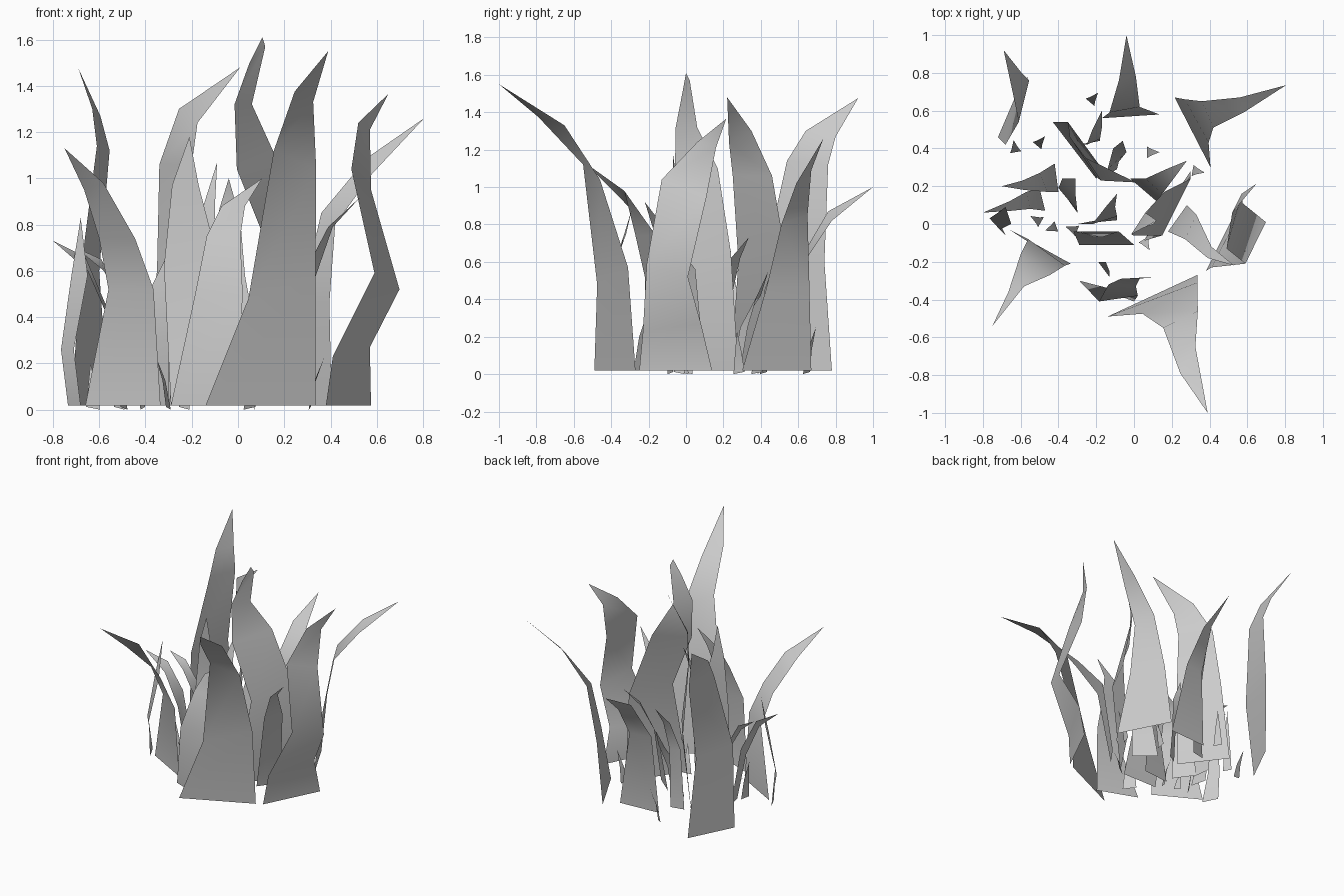
import bpy, math


def blade(name, tip, *rows):
    """Strip of quads ending in a point; row = left x, y, right x, y, z (, tilt of right side)."""
    verts, faces = [], []
    for xl, yl, xr, yr, z, *dz in rows:
        verts += [(xl, yl, z), (xr, yr, z + (dz[0] if dz else 0))]
    verts.append(tip)
    n = len(rows)
    for i in range(n - 1):
        a = 2 * i
        faces.append((a, a + 1, a + 3, a + 2))
    faces.append((2 * n - 2, 2 * n - 1, 2 * n))
    me = bpy.data.meshes.new(name)
    me.from_pydata(verts, [], faces)
    for p in me.polygons:
        p.use_smooth = True
    ob = bpy.data.objects.new(name, me)
    bpy.context.collection.objects.link(ob)
    return ob


G = 0.018  # base height of the blades

# Large outer blades
blade("front_blade", (.39, -1.0, 1.55),
      (-.14, -.49, .335, -.27, G), (.045, -.475, .335, -.31, .48, .09),
      (.155, -.55, .338, -.46, 1.12, -.08), (.245, -.79, .325, -.65, 1.375, -.045))
blade("back_right_blade", (.805, .735, 1.26),
      (.215, .67, .405, .30, G), (.27, .66, .395, .43, .46),
      (.36, .65, .42, .51, .85, -.05), (.56, .67, .58, .59, 1.09, -.07))
blade("right_blade", (.65, .215, 1.365),
      (.38, -.25, .575, .14, G), (.41, -.23, .57, .08, .23, .04),
      (.59, -.21, .698, .01, .59, -.07), (.49, -.13, .575, .11, 1.04, -.09),
      (.52, .06, .57, .16, 1.24, -.03))
blade("left_front_blade", (-.75, -.54, 1.13),
      (-.66, -.03, -.335, -.21, G), (-.56, -.08, -.365, -.22, .52),
      (-.60, -.16, -.445, -.27, .74), (-.665, -.36, -.582, -.33, .95, .03))
blade("back_left_blade", (-.69, .92, 1.475),
      (-.72, .46, -.56, .78, G), (-.68, .42, -.60, .74, .6),
      (-.61, .54, -.555, .76, 1.14, -.02), (-.63, .64, -.595, .80, 1.3, -.03))
blade("back_blade", (-.04, 1.0, 1.0),
      (-.17, .56, .135, .58, G), (-.13, .59, .03, .62, .58),
      (-.08, .76, .01, .78, .87, -.05))

# Tall inner blades
blade("center_tall_blade", (.105, 0, 1.61),
      (.05, -.09, .30, .28, G), (.15, -.06, .30, .24, .65),
      (-.005, -.06, .16, .17, 1.04, .06), (-.015, -.055, .06, .06, 1.32),
      (.05, -.02, .118, .02, 1.5, .07))
blade("inner_back_blade", (.01, .22, 1.48),
      (-.43, .54, -.20, .24, G), (-.35, .54, -.16, .28, .6),
      (-.34, .46, -.20, .25, 1.06), (-.255, .35, -.175, .23, 1.3, -.06))
blade("inner_mid_blade", (-.21, -.07, 1.18),
      (-.29, -.11, 0, -.11, G), (-.32, -.04, -.08, -.04, .62),
      (-.285, -.04, -.17, -.07, .97))
blade("inner_front_blade", (.105, -.28, 1.0),
      (-.29, -.30, 0, -.41, G), (-.185, -.41, .02, -.38, .5),
      (-.135, -.32, .01, -.33, .75), (-.07, -.29, .03, -.29, .88))

# Medium blades
blade("right_inner_blade", (.53, -.22, .92),
      (.18, -.04, .28, .10, G), (.27, -.08, .33, .05, .56),
      (.39, -.18, .41, -.12, .79))
blade("right_back_inner_blade", (.28, .335, .73),
      (-.02, .24, .12, .12, G), (.06, .24, .15, .16, .4),
      (.17, .29, .21, .24, .62))
blade("left_blade", (-.80, .06, .73),
      (-.50, .19, -.47, .07, G), (-.57, .17, -.55, .08, .45, -.08),
      (-.66, .12, -.65, .07, .66, -.06))
blade("left_low_blade", (-.68, .09, .83),
      (-.735, .05, -.68, -.06, G), (-.765, .03, -.71, -.03, .26),
      (-.72, .06, -.65, .0, .58))
blade("left_bent_blade", (-.70, .20, .70),
      (-.42, .32, -.40, .17, G), (-.50, .27, -.46, .17, .46, -.06),
      (-.59, .23, -.58, .18, .65, -.05))
blade("inner_left_blade", (-.31, .24, .66),
      (-.40, .20, -.30, .06, G), (-.40, .19, -.30, .07, .3),
      (-.38, .24, -.31, .16, .52))
blade("inner_thin_blade", (-.09, .16, 1.07),
      (-.30, .0, -.09, .02, G), (-.22, .0, -.09, .04, .5),
      (-.15, .09, -.10, .09, .88))
blade("inner_small_blade", (-.06, .44, .55),
      (-.16, .25, -.09, .29, G), (-.14, .29, -.08, .33, .25),
      (-.11, .40, -.04, .38, .42))
blade("inner_rear_blade", (-.17, .60, .80),
      (-.28, .42, -.18, .44, G), (-.25, .42, -.18, .45, .45),
      (-.22, .5, -.17, .51, .67))
blade("front_thin_blade", (-.15, -.20, .35),
      (-.19, -.20, -.13, -.28, G), (-.17, -.20, -.13, -.25, .2))

# Short sprouts: x, y, height, direction of lean
for x, y, h, a in [(-.22, .66, .25, 50), (.09, .38, .22, 0), (.33, .28, .23, -10),
                   (.06, -.10, .20, -60), (-.50, .43, .45, 50), (-.51, .02, .30, 150),
                   (-.43, -.02, .18, 200), (-.32, -.03, .25, 160), (-.63, .40, .2, 100)]:
    c, s = math.cos(math.radians(a)), math.sin(math.radians(a))
    w, b = .03, .012
    blade("sprout", (x + .045 * c, y + .045 * s, h),
          (x - .02 * c - w * s, y - .02 * s + w * c, x - .02 * c + w * s, y - .02 * s - w * c, b, -b),
          (x - .6 * w * s, y + .6 * w * c, x + .6 * w * s, y - .6 * w * c, h * .5))
